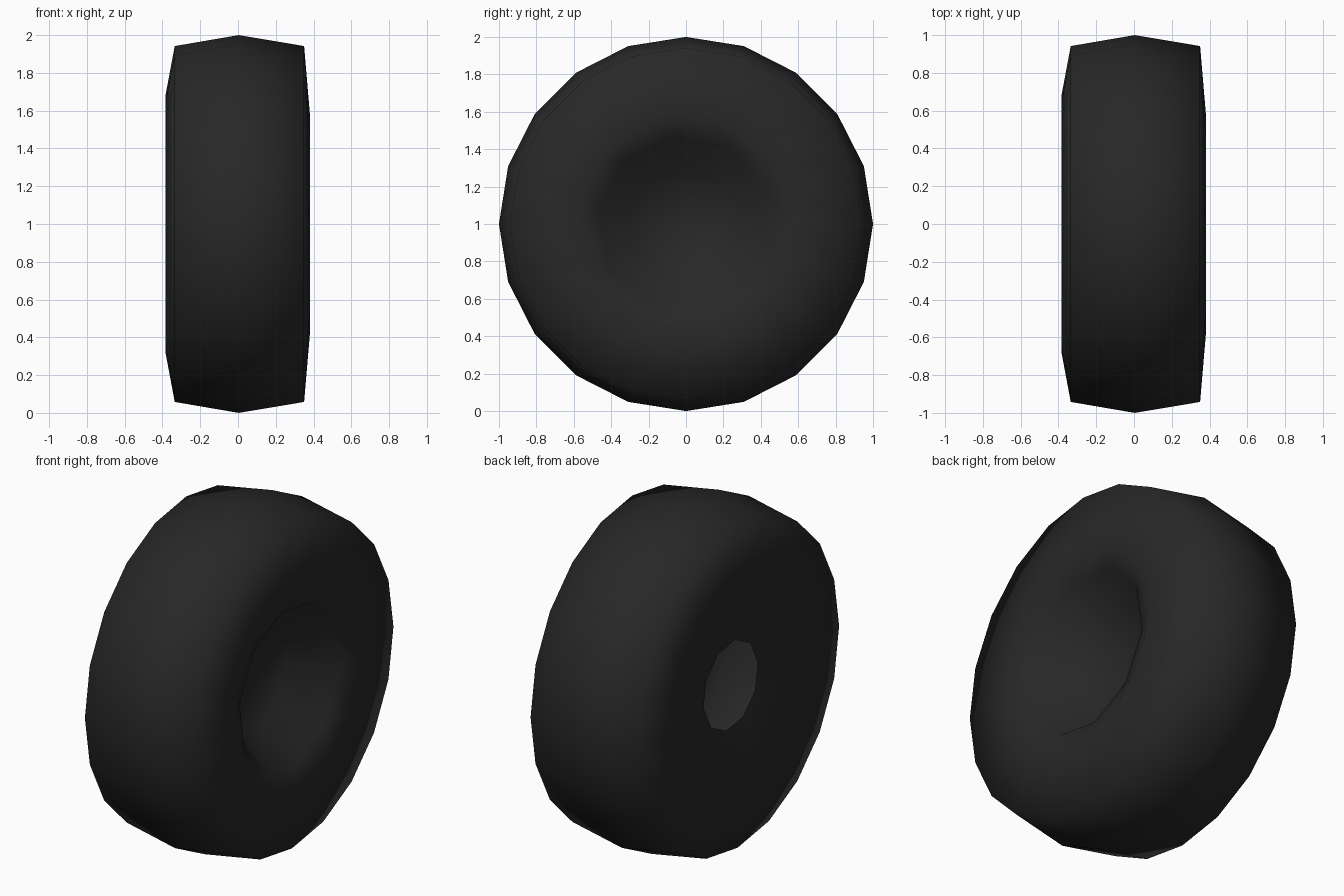
import bpy, bmesh, math

if "Cube" in bpy.data.objects:
    bpy.data.objects.remove(bpy.data.objects["Cube"])

# one dark rubber colour
rubber = bpy.data.materials.new("dark_rubber")
rubber.diffuse_color = (0.021, 0.021, 0.021, 1)
rubber.use_nodes = True
rubber.node_tree.nodes["Principled BSDF"].inputs["Base Color"].default_value = rubber.diffuse_color

SIDES = 20
# (x, radius, halved): halved rings have ten corners, each shared by two steps
PROFILE = [
    (-0.29, 0.255, True),    # open rim on the left side
    (-0.385, 0.675, False),  # left sidewall
    (-0.335, 0.942, False),  # left shoulder
    (0.004, 1.0, False),     # tread crown
    (0.35, 0.942, False),    # right shoulder
    (0.382, 0.565, False),   # right sidewall bulge
    (0.335, 0.47, True),     # lip of the right dish
    (0.11, 0.30, True),      # bottom of the dish
]


def ring(bm, x, r, halved):
    step = 2 if halved else 1
    offset = 0.5 if halved else 0
    out = []
    for i in range(0, SIDES, step):
        a = (i + offset) * math.tau / SIDES
        v = bm.verts.new((x, -r * math.sin(a), 1 + r * math.cos(a)))
        out += [v] * step
    return out


bm = bmesh.new()
rings = [ring(bm, *p) for p in PROFILE]

# skin between neighbouring rings, skipping collapsed sides
for lo, hi in zip(rings, rings[1:]):
    for i in range(SIDES):
        j = (i + 1) % SIDES
        corners = list(dict.fromkeys([lo[i], lo[j], hi[j], hi[i]]))
        if len(corners) > 2:
            bm.faces.new(corners)

# closed floor of the dish
hub = bm.verts.new((0.09, 0, 1))
last = rings[-1]
for i in range(SIDES):
    j = (i + 1) % SIDES
    if last[i] is not last[j]:
        bm.faces.new((last[i], last[j], hub))

bm.normal_update()
crown = [f for f in bm.faces if f.calc_center_median().z > 1.9]
if crown and crown[0].normal.z < 0:
    bmesh.ops.reverse_faces(bm, faces=bm.faces[:])
for f in bm.faces:
    f.smooth = True

mesh = bpy.data.meshes.new("tire")
bm.to_mesh(mesh)
bm.free()
mesh.materials.append(rubber)
tire = bpy.data.objects.new("tire", mesh)
bpy.context.collection.objects.link(tire)
